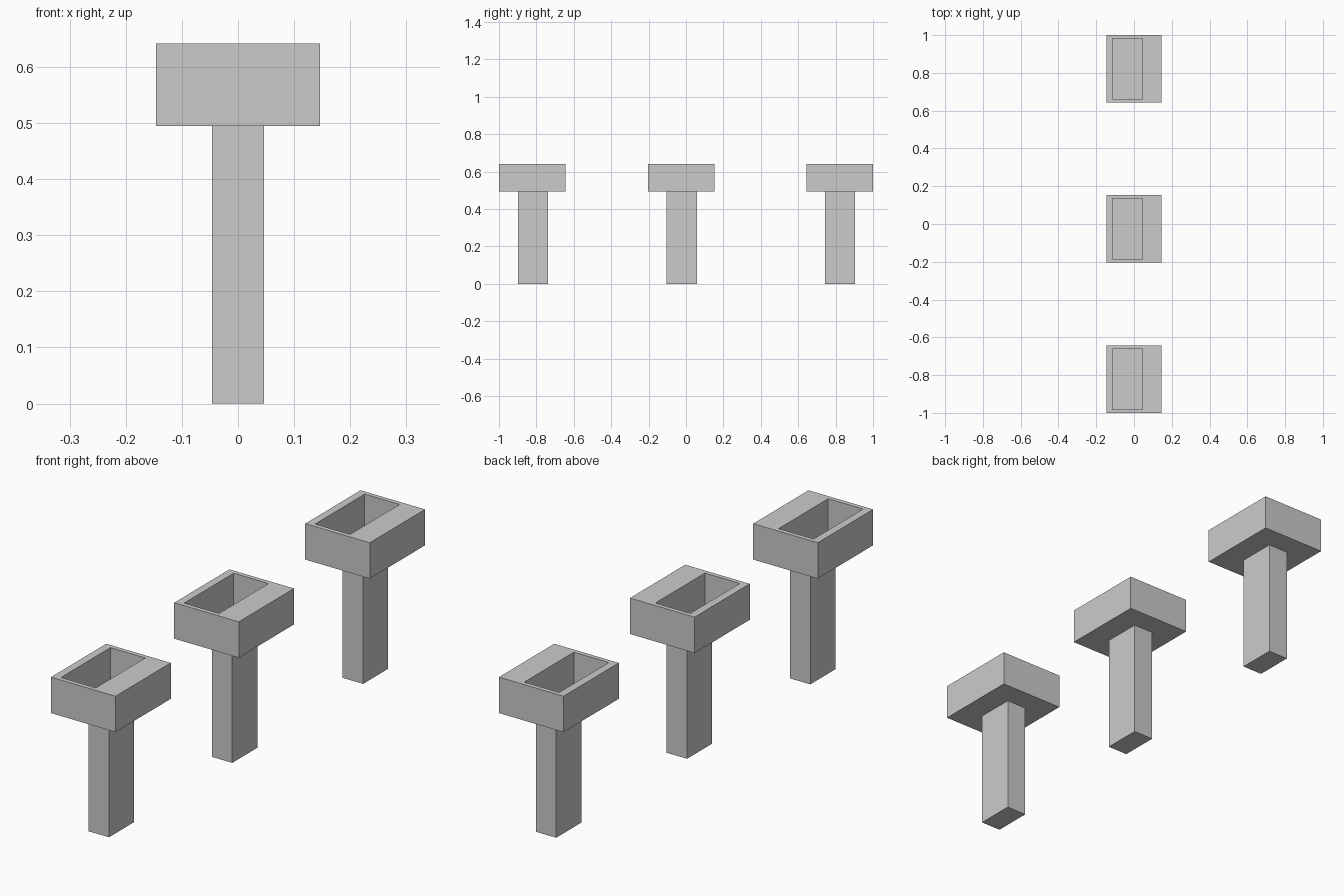
import bpy

if "Cube" in bpy.data.objects:
    bpy.data.objects.remove(bpy.data.objects["Cube"])

Z_HEAD, Z_TOP, Z_FLOOR = 0.495, 0.642, 0.513


def ring(x0, x1, y0, y1, z):
    return [(x0, y0, z), (x1, y0, z), (x1, y1, z), (x0, y1, z)]


def stacked_rings(name, rings):
    """Solid skinned through four-sided rings, capped at both ends."""
    verts = [v for r in rings for v in r]
    faces = [(3, 2, 1, 0)]
    for k in range(len(rings) - 1):
        b = 4 * k
        for i in range(4):
            j = (i + 1) % 4
            faces.append((b + i, b + j, b + 4 + j, b + 4 + i))
    n = len(verts)
    faces.append((n - 4, n - 3, n - 2, n - 1))
    mesh = bpy.data.meshes.new(name)
    mesh.from_pydata(verts, [], faces)
    obj = bpy.data.objects.new(name, mesh)
    bpy.context.collection.objects.link(obj)
    return obj


# (label, head centre y, stem centre y)
for label, hy, sy in (("front", -0.8215, -0.8185),
                      ("middle", -0.025, -0.022),
                      ("rear", 0.8215, 0.8235)):
    # square post
    stacked_rings(label + "_post", [
        ring(-0.046, 0.046, sy - 0.081, sy + 0.081, 0.0),
        ring(-0.046, 0.046, sy - 0.081, sy + 0.081, Z_HEAD)])
    # box head with an off-centre open pocket
    head = (-0.146, 0.146, hy - 0.1785, hy + 0.1785)
    pocket = (-0.114, 0.044, hy - 0.16, hy + 0.16)
    stacked_rings(label + "_planter_box", [
        ring(*head, Z_HEAD), ring(*head, Z_TOP),
        ring(*pocket, Z_TOP), ring(*pocket, Z_FLOOR)])
